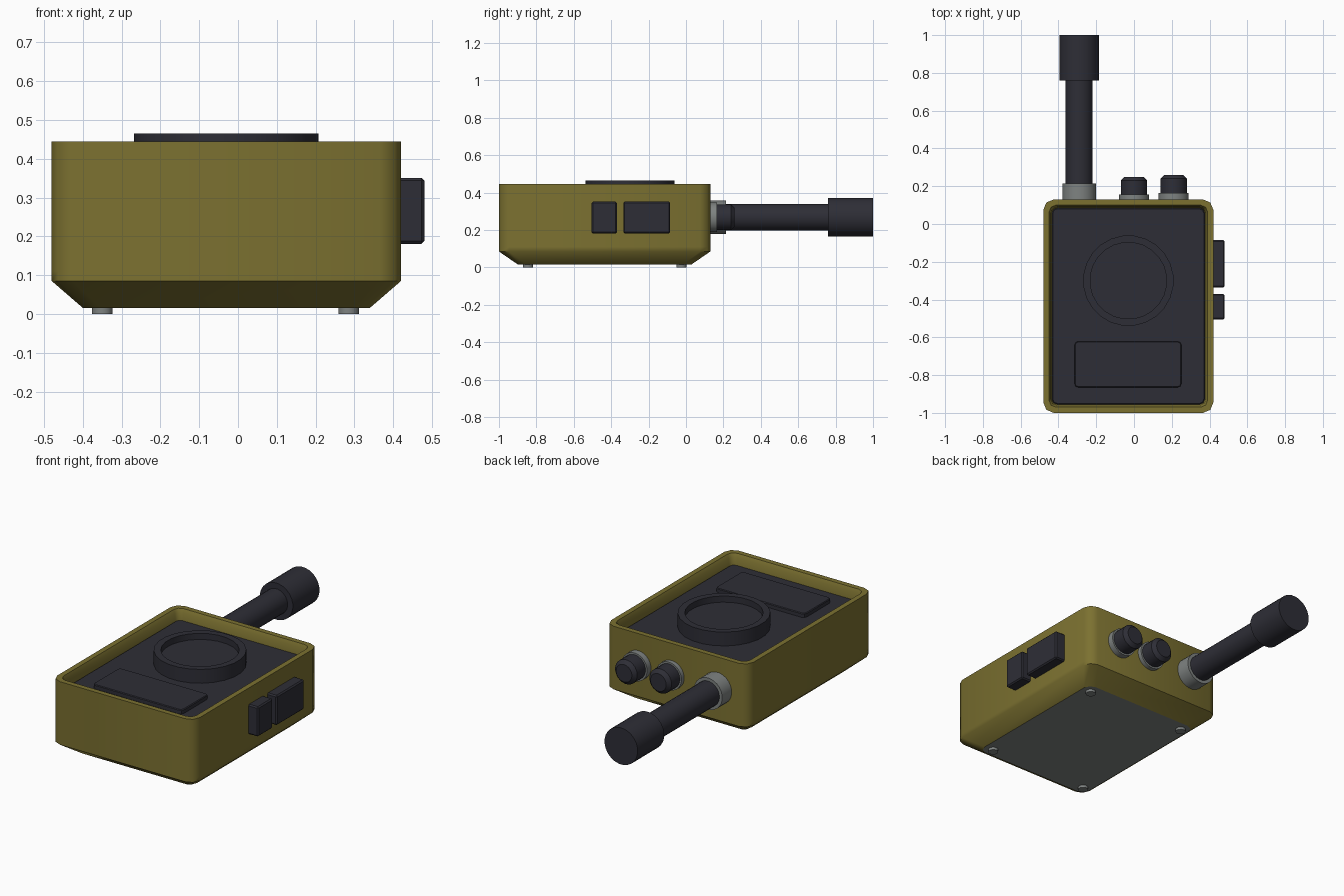
import bpy, bmesh, math
from mathutils import Matrix, Vector

if "Cube" in bpy.data.objects:
    bpy.data.objects.remove(bpy.data.objects["Cube"])


def material(name, rgb):
    m = bpy.data.materials.new(name)
    m.diffuse_color = (*rgb, 1)
    m.use_nodes = True
    m.node_tree.nodes["Principled BSDF"].inputs["Base Color"].default_value = m.diffuse_color
    return m


OLIVE = material("olive_shell", (0.20, 0.165, 0.030))
DARK = material("dark_plastic", (0.027, 0.027, 0.037))
GREY = material("grey_metal", (0.21, 0.225, 0.22))
CX, CY = -0.03, -0.435        # body centre
HX, HY = 0.45, 0.565          # body half size


def finish(name, bm, mat, angle=35):
    bmesh.ops.recalc_face_normals(bm, faces=bm.faces)
    me = bpy.data.meshes.new(name)
    bm.to_mesh(me)
    bm.free()
    me.materials.append(mat)
    ob = bpy.data.objects.new(name, me)
    bpy.context.collection.objects.link(ob)
    bpy.ops.object.select_all(action='DESELECT')
    ob.select_set(True)
    bpy.context.view_layer.objects.active = ob
    bpy.ops.object.shade_smooth_by_angle(angle=math.radians(angle))
    return ob


def round_rect(cx, cy, hx, hy, r, steps=2):
    pts = []
    for i, (sx, sy) in enumerate([(1, 1), (-1, 1), (-1, -1), (1, -1)]):
        for k in range(steps + 1):
            a = math.pi / 2 * (i + k / steps)
            pts.append((cx + sx * (hx - r) + r * math.cos(a),
                        cy + sy * (hy - r) + r * math.sin(a)))
    return pts


def loft(name, sections, mat, angle=35, caps=(True, True)):
    """Skin a list of equal-length point rings."""
    bm = bmesh.new()
    rings = [[bm.verts.new(p) for p in s] for s in sections]
    n = len(rings[0])
    for a, b in zip(rings, rings[1:]):
        for i in range(n):
            j = (i + 1) % n
            bm.faces.new((a[i], a[j], b[j], b[i]))
    if caps[0]:
        bm.faces.new(rings[0])
    if caps[1]:
        bm.faces.new(rings[-1])
    return finish(name, bm, mat, angle)


def slab(name, cx, cy, hx, hy, r, levels, mat, **kw):
    """Rounded rectangle levels: (inset, z)."""
    return loft(name, [[(x, y, z) for x, y in
                        round_rect(cx, cy, hx - d, hy - d, max(r - d, 0.008))]
                       for d, z in levels], mat, **kw)


def turned(name, origin, profile, mat, axis='Z', sides=24):
    """Turn a (radius, distance) profile about the z or y axis."""
    ox, oy, oz = origin
    secs = []
    for r, h in profile:
        ring = []
        for i in range(sides):
            a = 2 * math.pi * (i + 0.5) / sides
            u, v = r * math.cos(a), r * math.sin(a)
            ring.append((ox + u, oy + v, oz + h) if axis == 'Z'
                        else (ox + u, oy + h, oz + v))
        secs.append(ring)
    return loft(name, secs, mat)


# Shell: tapered underside, straight walls, rim and inner wall
def scaled(s, z):
    return [(CX + (x - CX) * s, CY + (y - CY) * s, z)
            for x, y in round_rect(CX, CY, HX, HY, 0.055)]


def inset(d, z):
    return [(x, y, z) for x, y in round_rect(CX, CY, HX - d, HY - d, 0.055 - d * 0.6)]


loft("body_shell", [scaled(0.82, 0.015), scaled(1, 0.085), scaled(1, 0.11),
                    scaled(1, 0.445), inset(0.03, 0.445), inset(0.04, 0.425),
                    inset(0.045, 0.38)], OLIVE, angle=55, caps=(False, False))

# Underside plate and recessed face panel
loft("base_plate", [scaled(0.82, 0.015), scaled(0.8, 0.03)], GREY)
slab("face_panel", CX, CY, HX - 0.044, HY - 0.044, 0.03,
     [(0, 0.36), (0, 0.38), (0.006, 0.386)], DARK)

# Feet
for x in (-0.35, 0.285):
    for y in (-0.845, -0.025):
        turned("foot", (x, y, 0), [(0.027, 0), (0.027, 0.02)], GREY, sides=16)

# Raised round ring with sunken centre, and rectangular plate
turned("face_ring", (CX, -0.30, 0),
       [(0.24, 0.38), (0.24, 0.465), (0.203, 0.465), (0.203, 0.43)], DARK)
slab("face_plate", -0.032, -0.743, 0.283, 0.122, 0.02,
     [(0, 0.38), (0, 0.406), (0.004, 0.41)], DARK)

# Side buttons
for name, y0, y1 in (("small_side_button", -0.505, -0.37),
                     ("large_side_button", -0.335, -0.085)):
    bm = bmesh.new()
    bmesh.ops.create_cube(bm, size=1, matrix=Matrix.Translation(
        (0.445, (y0 + y1) / 2, 0.266)) @ Matrix.Diagonal((0.07, y1 - y0, 0.17, 1)))
    bmesh.ops.bevel(bm, geom=bm.edges[:], offset=0.007, segments=1, affect='EDGES')
    finish(name, bm, DARK, 20)

# Antenna
Z = 0.268
turned("antenna_collar", (-0.29, 0, Z), [(0.09, 0.12), (0.09, 0.215)], GREY, 'Y')
turned("antenna", (-0.29, 0, Z),
       [(0.072, 0.2), (0.072, 0.76), (0.105, 0.76), (0.105, 1.0)], DARK, 'Y')

# Knobs with collars
for x, y in ((0.0, 0.155), (0.21, 0.165)):
    turned("knob_collar", (x, 0, Z), [(0.08, 0.12), (0.08, y)], GREY, 'Y')
    turned("knob", (x, 0, Z), [(0.07, y - 0.01), (0.07, y + 0.075),
                               (0.05, y + 0.095)], DARK, 'Y')
